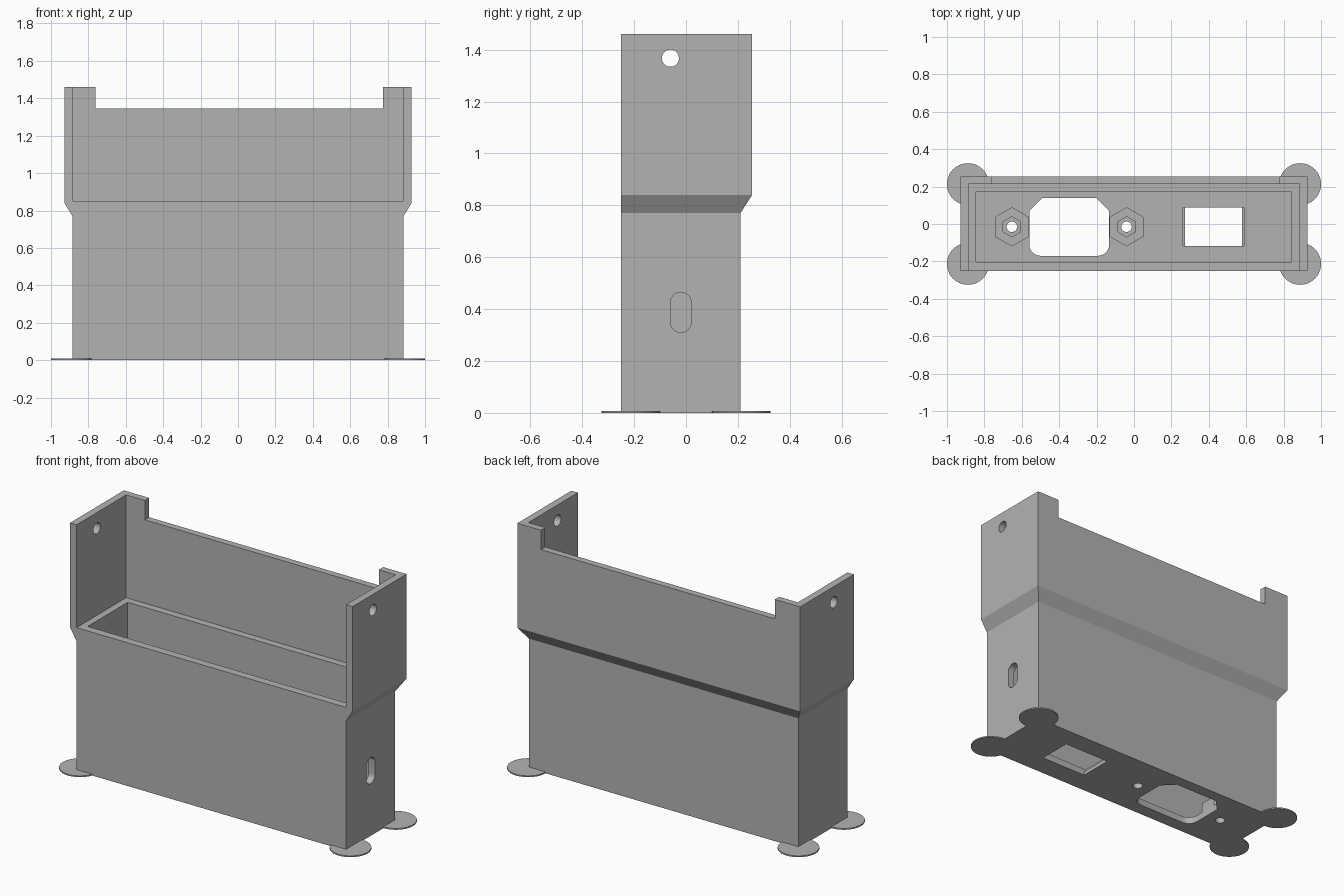
import bpy, bmesh
from math import pi, cos, sin
from mathutils import Matrix

cube = bpy.data.objects.get("Cube")
if cube:
    bpy.data.objects.remove(cube, do_unlink=True)

COLOUR = (0.45, 0.45, 0.45, 1)
mat = bpy.data.materials.new("plain grey")
mat.use_nodes = True
mat.diffuse_color = COLOUR
mat.node_tree.nodes["Principled BSDF"].inputs["Base Color"].default_value = COLOUR


def loft(name, rings):
    """Closed solid through matching rings of points."""
    bm = bmesh.new()
    loops = [[bm.verts.new(p) for p in ring] for ring in rings]
    n = len(loops[0])
    for a, b in zip(loops, loops[1:]):
        for i in range(n):
            j = (i + 1) % n
            bm.faces.new((a[i], a[j], b[j], b[i]))
    bm.faces.new(loops[0][::-1])
    bm.faces.new(loops[-1])
    bmesh.ops.recalc_face_normals(bm, faces=bm.faces)
    mesh = bpy.data.meshes.new(name)
    bm.to_mesh(mesh)
    bm.free()
    mesh.materials.append(mat)
    obj = bpy.data.objects.new(name, mesh)
    bpy.context.collection.objects.link(obj)
    return obj


def prism(name, outline, z0, z1):
    return loft(name, [[(x, y, z) for x, y in outline] for z in (z0, z1)])


def rect(x0, x1, y0, y1):
    return [(x0, y0), (x1, y0), (x1, y1), (x0, y1)]


def ngon(x, y, r, n, start=0.0):
    return [(x + r * cos(start + 2 * pi * i / n),
             y + r * sin(start + 2 * pi * i / n)) for i in range(n)]


def combine(tool, operation="DIFFERENCE"):
    """Apply a boolean to the housing and remove the tool."""
    tool.hide_render = True
    mod = housing.modifiers.new(tool.name, "BOOLEAN")
    mod.object = tool
    mod.operation = operation
    mod.solver = "EXACT"
    bpy.context.view_layer.objects.active = housing
    bpy.ops.object.modifier_apply(modifier=mod.name)
    bpy.data.objects.remove(tool, do_unlink=True)


def side_cut(name, outline, x0, x1):
    """Cutter whose y/z outline is pushed along x."""
    combine(loft(name, [[(x, y, z) for y, z in outline] for x in (x0, x1)]))


# Housing: narrow base flaring out to a wider head, flush at the front
FRONT = -0.25
sections = [(0.885, 0.21, 0), (0.885, 0.21, 0.77), (0.928, 0.255, 0.84), (0.928, 0.255, 1.46)]
housing = loft("housing", [[(x, y, z) for x, y in rect(-w, w, FRONT, back)]
                           for w, back, z in sections])

# Open head, lower cavity and notch in the back wall
combine(prism("head_opening", rect(-0.885, 0.885, -0.5, 0.215), 0.85, 1.7))
combine(prism("cavity", rect(-0.845, 0.843, -0.203, 0.172), 0.04, 1.0))
combine(prism("back_notch", rect(-0.762, 0.774, 0.1, 0.5), 1.345, 1.7))

# Hexagonal nut holders on the floor
SCREWS = (-0.653, -0.04)
MID = -0.015
for x in SCREWS:
    combine(prism("nut_holder", ngon(x, MID, 0.105, 6, pi / 2), 0.02, 0.1), "UNION")

# Socket opening: chamfered at the back, rounded at the front
R = 0.06
left, right, low, high = -0.56, -0.133, -0.17, 0.14
socket = [(right, 0.07), (right - 0.07, high), (left + 0.07, high), (left, 0.07)]
for cx, start in ((left + R, pi), (right - R, 1.5 * pi)):
    socket += [(cx + R * cos(start + pi / 2 * i / 8),
                low + R + R * sin(start + pi / 2 * i / 8)) for i in range(9)]
combine(prism("socket_opening", socket, -0.1, 0.3))

# Nut pockets and screw holes
for x in SCREWS:
    combine(prism("nut_pocket", ngon(x, MID, 0.054, 6, pi / 2), 0.05, 0.3))
    combine(prism("screw_hole", ngon(x, MID, 0.028, 32), -0.1, 0.3))

# Switch opening with a wider clip relief above
combine(prism("switch_opening", rect(0.273, 0.578, -0.117, 0.087), -0.1, 0.3))
combine(prism("switch_relief", rect(0.262, 0.589, -0.117, 0.087), 0.022, 0.3))

# Round holes through both head walls, cable slot in one side
side_cut("wall_hole", ngon(-0.06, 1.367, 0.033, 32), -1.2, 1.2)
slot = []
for cz, start in ((0.425, 0), (0.35, pi)):
    slot += [(-0.02 + 0.04 * cos(start + pi * i / 16),
              cz + 0.04 * sin(start + pi * i / 16)) for i in range(17)]
side_cut("cable_slot", slot, 0.7, 1.2)

# Thin round feet at the corners
for sx in (-1, 1):
    for sy in (-1, 1):
        combine(prism("foot", ngon(sx * 0.888, sy * 0.213, 0.112, 48), 0, 0.008), "UNION")

# Smooth the round holes, keep the edges crisp
bpy.ops.object.select_all(action="DESELECT")
housing.select_set(True)
bpy.context.view_layer.objects.active = housing
bpy.ops.object.shade_smooth_by_angle(angle=pi / 7)
